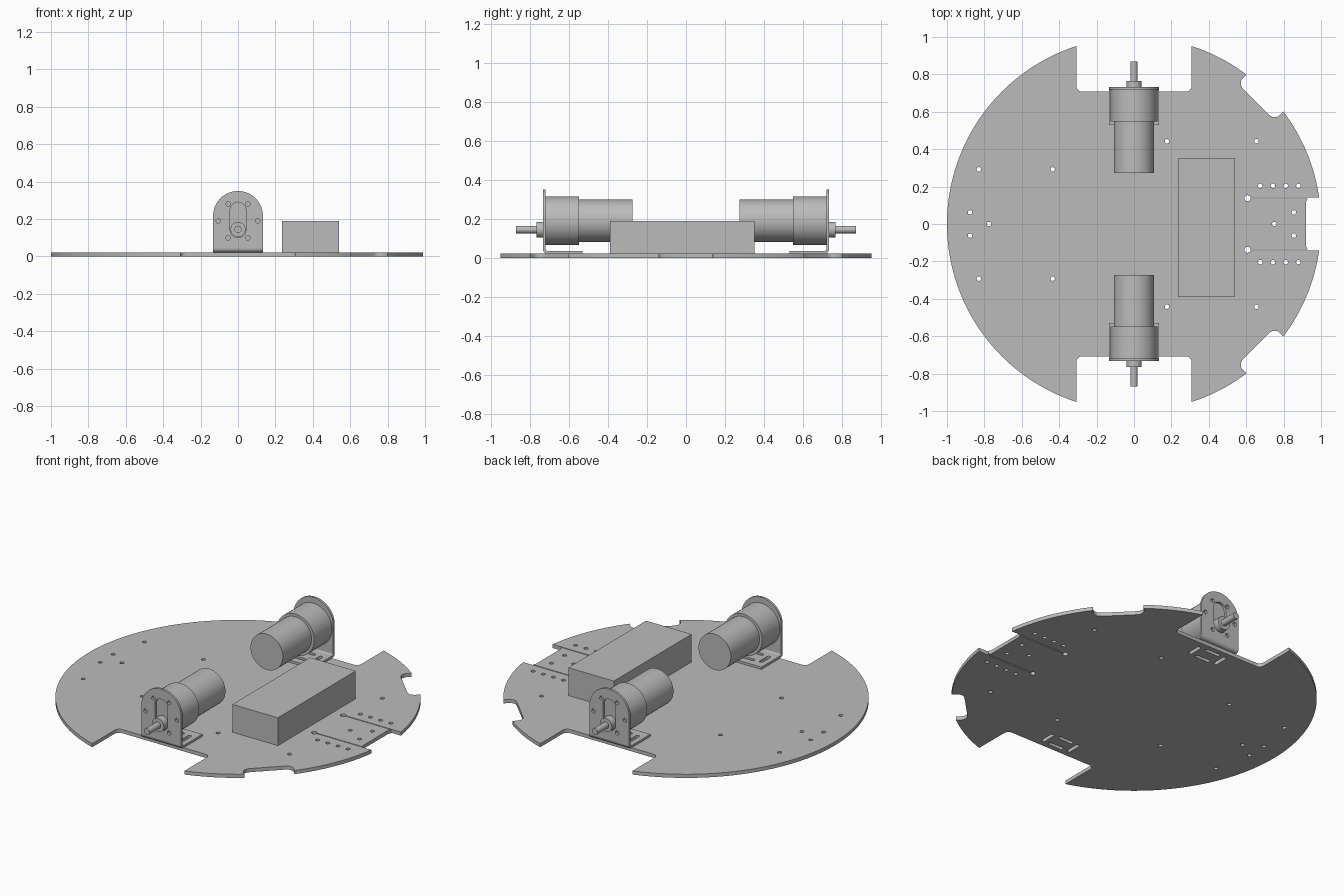
import bpy
import bmesh
from math import cos, sin, pi, radians, sqrt, acos, atan2
from mathutils import Matrix, Vector

cube = bpy.data.objects.get("Cube")
if cube:
    bpy.data.objects.remove(cube)

grey = bpy.data.materials.new("plain grey")
grey.use_nodes = True
colour = (0.5, 0.5, 0.5, 1)
grey.diffuse_color = colour
grey.node_tree.nodes["Principled BSDF"].inputs["Base Color"].default_value = colour

PLATE = 0.022


def finish(name, mesh, matrix):
    mesh.materials.clear()
    mesh.materials.append(grey)
    obj = bpy.data.objects.new(name, mesh)
    bpy.context.collection.objects.link(obj)
    mesh.transform(matrix)
    bpy.ops.object.select_all(action="DESELECT")
    obj.select_set(True)
    bpy.context.view_layer.objects.active = obj
    bpy.ops.object.shade_smooth_by_angle(angle=radians(30))
    return obj


def sheet(name, loops, depth, matrix):
    """Flat sheet from an outline and its holes, centred on its own z."""
    curve = bpy.data.curves.new(name, "CURVE")
    curve.dimensions = "2D"
    curve.fill_mode = "BOTH"
    curve.extrude = depth / 2
    for loop in loops:
        spline = curve.splines.new("POLY")
        spline.points.add(len(loop) - 1)
        for point, (x, y) in zip(spline.points, loop):
            point.co = (x, y, 0, 1)
        spline.use_cyclic_u = True
    temp = bpy.data.objects.new(name + " outline", curve)
    bpy.context.collection.objects.link(temp)
    graph = bpy.context.evaluated_depsgraph_get()
    mesh = bpy.data.meshes.new_from_object(temp.evaluated_get(graph))
    bpy.data.objects.remove(temp)
    bm = bmesh.new()
    bm.from_mesh(mesh)
    bmesh.ops.remove_doubles(bm, verts=bm.verts, dist=1e-5)
    bmesh.ops.recalc_face_normals(bm, faces=bm.faces)
    bm.to_mesh(mesh)
    bm.free()
    return finish(name, mesh, matrix)


def cylinder(name, radius, y0, y1, z, turn):
    bm = bmesh.new()
    bmesh.ops.create_cone(bm, cap_ends=True, segments=48, radius1=radius,
                          radius2=radius, depth=y1 - y0)
    mesh = bpy.data.meshes.new(name)
    bm.to_mesh(mesh)
    bm.free()
    place = Matrix.Translation((0, (y0 + y1) / 2, z)) @ Matrix.Rotation(pi / 2, 4, "X")
    return finish(name, mesh, turn @ place)


def arc(cx, cy, r, start, end, steps):
    return [(cx + r * cos(start + (end - start) * i / steps),
             cy + r * sin(start + (end - start) * i / steps)) for i in range(steps + 1)]


def hole(x, y, r=0.012):
    return arc(x, y, r, 0, 2 * pi, 16)[:-1]


def slot(x, y, length, width, upright=False):
    r, half = width / 2, (length - width) / 2
    if upright:
        return arc(x, y + half, r, 0, pi, 10) + arc(x, y - half, r, pi, 2 * pi, 10)
    return arc(x + half, y, r, -pi / 2, pi / 2, 10) + arc(x - half, y, r, pi / 2, 3 * pi / 2, 10)


def fillet(corner, a, b, r):
    """Round a square corner between the unit directions a and b."""
    c, a, b = Vector(corner), Vector(a), Vector(b)
    centre = c + r * (a + b)
    return [tuple(centre - r * (b * cos(t) + a * sin(t)))
            for t in (i * pi / 12 for i in range(7))]


def foot_slots(side):
    y = 0.625 * side
    return ([slot(x, y, 0.09, 0.022, True) for x in (-0.09, 0.09)]
            + [slot(0, y + d, 0.10, 0.022) for d in (-0.042, 0.042)])


# Base plate: half outline with tongue, slit, caster notch and wheel notch
d = sqrt(0.5)
slit = 0.141
half = [(0.92, 0.12), (0.928, 0.135), (0.62, 0.135)]
half += arc(0.607, 0.138, 0.016, radians(-20), radians(-340), 16)
half += [(0.62, slit)]
half += arc(0, 0, 1, atan2(slit, sqrt(1 - slit ** 2)), radians(37), 16)
half += fillet((0.752, 0.554), (d, d), (-d, d), 0.04)
half += fillet((0.554, 0.752), (d, -d), (d, d), 0.04)
wheel = acos(0.308)
half += arc(0, 0, 1, radians(53), wheel, 10)
half += fillet((0.308, 0.708), (0, 1), (-1, 0), 0.03)
half += fillet((-0.308, 0.708), (1, 0), (0, 1), 0.03)
half += arc(0, 0, 1, pi - wheel, pi, 40)
outline = half + [(x, -y) for x, y in reversed(half[:-1])]

# Screw holes in the plate
holes = [hole(-0.775, 0), hole(0.75, 0)]
for s in (-1, 1):
    pairs = [(-0.83, 0.292), (-0.435, 0.292), (-0.877, 0.062), (0.855, 0.062),
             (0.177, 0.442), (0.655, 0.442)]
    pairs += [(0.675 + 0.068 * i, 0.204) for i in range(4)]
    holes += [hole(x, s * y) for x, y in pairs] + foot_slots(s)
sheet("base_plate", [outline] + holes, PLATE, Matrix.Translation((0, 0, PLATE / 2)))

# Battery block
bm = bmesh.new()
bmesh.ops.create_cube(bm, size=1)
block = bpy.data.meshes.new("battery_block")
bm.to_mesh(block)
bm.free()
top = 0.19
finish("battery_block", block, Matrix.Translation((0.388, -0.019, (PLATE + top) / 2))
       @ Matrix.Diagonal((0.304, 0.742, top - PLATE, 1)))

# Motor units, one at the front and one turned round at the back
WIDE, THICK, BEND = 0.133, 0.014, 0.022
FACE = -0.733
BODY_Z, SHAFT_Z = 0.19, 0.145
for label, angle in (("front", 0), ("back", pi)):
    turn = Matrix.Rotation(angle, 4, "Z")

    # Upright bracket face with arched top
    low = PLATE + BEND
    face = [(-WIDE, low), (WIDE, low)] + arc(0, 0.35 - WIDE, WIDE, 0, pi, 32)
    cuts = [hole(0.105 * cos(a), BODY_Z + 0.105 * sin(a))
            for a in (i * pi / 3 for i in range(6))]
    cuts.append(slot(0, 0.195, 0.19, 0.085, True))
    sheet(label + "_bracket_face", [face] + cuts, THICK,
          turn @ Matrix.Translation((0, FACE + THICK / 2, 0)) @ Matrix.Rotation(pi / 2, 4, "X"))

    # Rounded bend, swept across the bracket
    cy, cz = FACE + BEND, PLATE + BEND
    bend = (arc(cy, cz, BEND, pi, 3 * pi / 2, 8)
            + arc(cy, cz, BEND - THICK, 3 * pi / 2, pi, 8))
    across = Matrix(((0, 0, 1, 0), (1, 0, 0, 0), (0, 1, 0, 0), (0, 0, 0, 1)))
    sheet(label + "_bracket_bend", [bend], 2 * WIDE, turn @ across)

    # Foot with mounting slots
    foot = [(-WIDE, cy), (WIDE, cy), (WIDE, -0.53), (-WIDE, -0.53)]
    sheet(label + "_bracket_foot", [foot] + foot_slots(-1), THICK,
          turn @ Matrix.Translation((0, 0, PLATE + THICK / 2)))

    # Gearbox, motor, boss and shaft
    cylinder(label + "_gearbox", 0.125, FACE + THICK, -0.548, BODY_Z, turn)
    cylinder(label + "_motor", 0.108, -0.55, -0.274, BODY_Z, turn)
    cylinder(label + "_shaft_boss", 0.04, -0.765, FACE + THICK, SHAFT_Z, turn)
    cylinder(label + "_shaft", 0.019, -0.87, -0.76, SHAFT_Z, turn)
